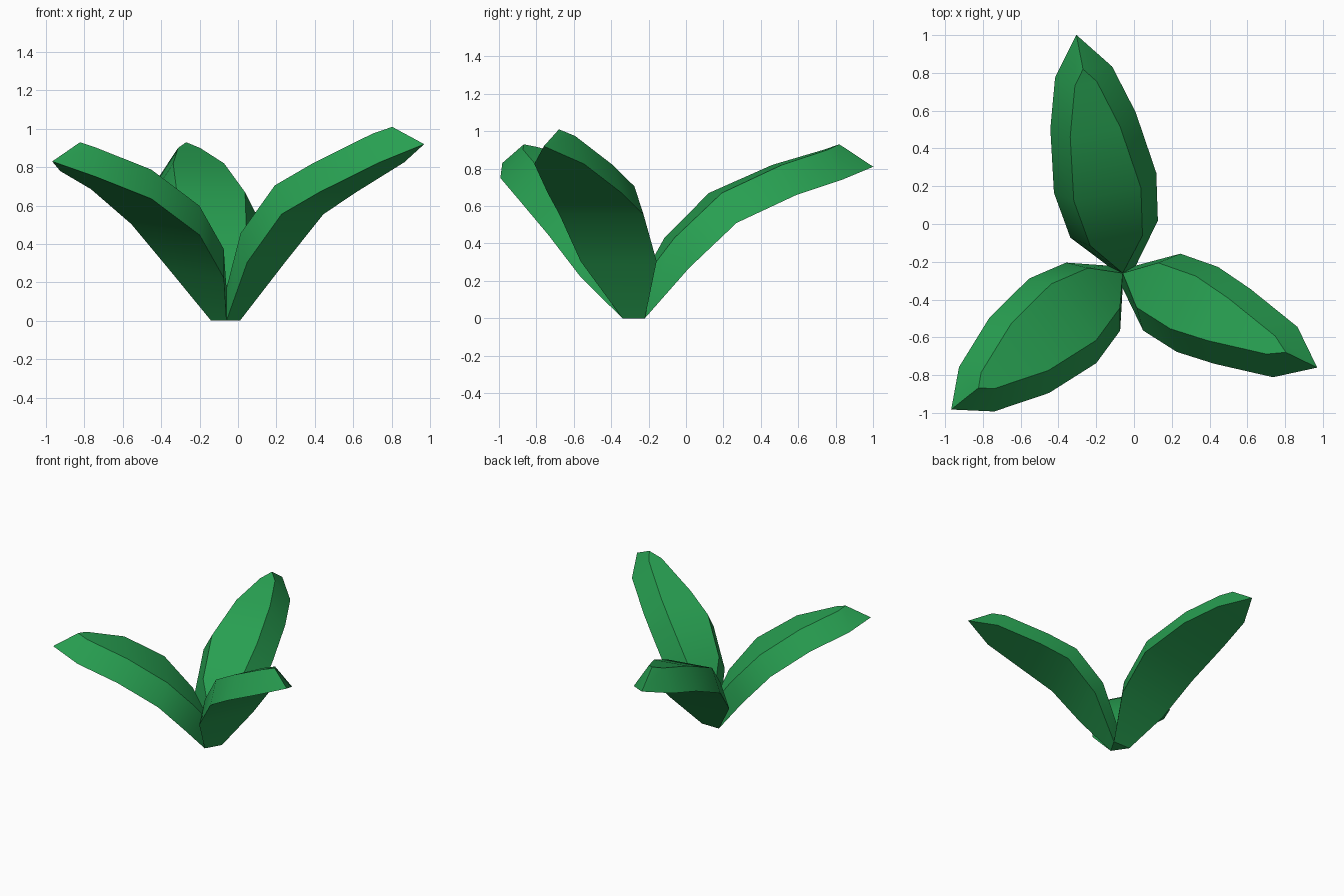
import bpy, bmesh, math
from mathutils import Vector

if "Cube" in bpy.data.objects:
    bpy.data.objects.remove(bpy.data.objects["Cube"])

green = bpy.data.materials.new("leaf green")
green.diffuse_color = (0.021, 0.35, 0.083, 1)
green.use_nodes = True
green.node_tree.nodes["Principled BSDF"].inputs["Base Color"].default_value = green.diffuse_color

CX, CY = -0.06, -0.26
# each leaf: heading, roll, bevel shift back, bevel lift, stations (reach, half width, height), tip
LEAVES = [
    (-25.9, 0.0, 0.085, 0.150,
     [(0.23, 0.226, 0.305), (0.44, 0.25, 0.555), (0.645, 0.22, 0.67), (0.957, 0.148, 0.825)],
     (1.145, 0.92), 0.09),
    (101.0, 0.0, 0.062, 0.160,
     [(0.237, 0.236, 0.27), (0.487, 0.276, 0.51), (0.823, 0.23, 0.66), (1.084, 0.154, 0.74)],
     (1.285, 0.81), 0.12),
    (218.5, -0.1, 0.074, 0.143,
     [(0.20, 0.23, 0.245), (0.406, 0.286, 0.475), (0.70, 0.254, 0.66), (0.988, 0.15, 0.765)],
     (1.16, 0.83), 0.10),
]
# small triangular foot shared by the leaves
FOOT = [(-0.06, -0.34), (0.01, -0.22), (-0.14, -0.22)]

bm = bmesh.new()
foot = [bm.verts.new((x, y, 0)) for x, y in FOOT]
heart = bm.verts.new((CX, CY, 0.17))
bm.faces.new(foot)


def add_leaf(i, heading, roll, back, lift, stations, tip, tip_lift):
    a = math.radians(heading)
    fwd, left = Vector((math.cos(a), math.sin(a))), Vector((-math.sin(a), math.cos(a)))

    def vert(d, s, z):
        p = Vector((CX, CY)) + fwd * d + left * s
        return bm.verts.new((p.x, p.y, z + roll * s))

    # edge loops from foot to tip: outer underside rim and inset upper rim
    end, top_end = vert(tip[0], 0, tip[1]), vert(tip[0] - 0.185, 0, tip[1] + tip_lift)
    rim, top = {}, {}
    for side, corner in ((1, foot[(i + 1) % 3]), (-1, foot[i])):
        rim[side] = [corner] + [vert(d, side * w, z) for d, w, z in stations] + [end]
        top[side] = [heart] + [vert(d - back, side * (w - 0.095), z + lift)
                               for d, w, z in stations] + [top_end]
    # skin the underside, the upper face and both bevelled sides
    for p, q in ((rim[1], rim[-1]), (top[-1], top[1]), (top[1], rim[1]), (rim[-1], top[-1])):
        for k in range(5):
            ring = list(dict.fromkeys((p[k], p[k + 1], q[k + 1], q[k])))
            bm.faces.new(ring)


for i, leaf in enumerate(LEAVES):
    add_leaf(i, *leaf)
bmesh.ops.recalc_face_normals(bm, faces=bm.faces)

mesh = bpy.data.meshes.new("three_leaves")
bm.to_mesh(mesh)
bm.free()
mesh.materials.append(green)
obj = bpy.data.objects.new("three_leaves", mesh)
bpy.context.collection.objects.link(obj)
bpy.context.view_layer.objects.active = obj
obj.select_set(True)
bpy.ops.object.shade_smooth_by_angle(angle=math.radians(30))
